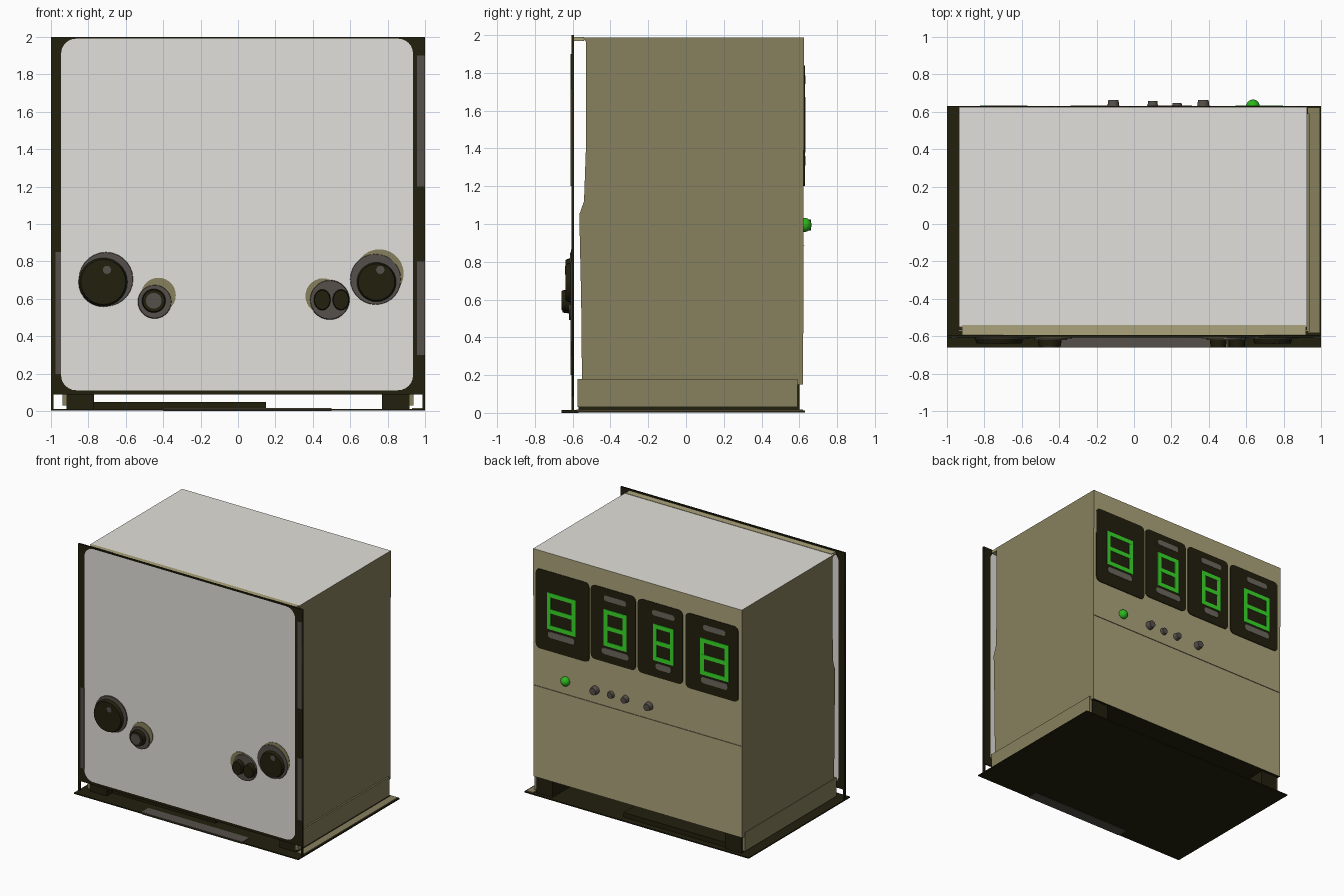
import bpy, bmesh, math
from mathutils import Matrix

if "Cube" in bpy.data.objects:
    bpy.data.objects.remove(bpy.data.objects["Cube"])


def material(name, rgb):
    m = bpy.data.materials.new(name)
    m.diffuse_color = (*rgb, 1)
    m.use_nodes = True
    m.node_tree.nodes["Principled BSDF"].inputs["Base Color"].default_value = m.diffuse_color
    return m


WHITE = material("off_white", (0.76, 0.745, 0.705))
OLIVE = material("olive_paint", (0.245, 0.22, 0.112))
PALE = material("pale_olive", (0.41, 0.37, 0.2))
DARK = material("near_black", (0.016, 0.014, 0.004))
GREY = material("grey_brown", (0.092, 0.08, 0.067))
SLOT = material("light_grey_brown", (0.15, 0.135, 0.11))
GREEN = material("lamp_green", (0.026, 0.47, 0.012))
BRIGHT = material("display_green", (0.04, 0.7, 0.022))


def finish(name, bm, *mats):
    bmesh.ops.recalc_face_normals(bm, faces=bm.faces)
    me = bpy.data.meshes.new(name)
    bm.to_mesh(me)
    bm.free()
    ob = bpy.data.objects.new(name, me)
    bpy.context.collection.objects.link(ob)
    for m in mats:
        me.materials.append(m)
    return ob


def box(name, x0, x1, y0, y1, z0, z1, mat):
    bm = bmesh.new()
    bmesh.ops.create_cube(bm, size=1)
    for v in bm.verts:
        v.co = ((x0 + x1) / 2 + v.co.x * (x1 - x0),
                (y0 + y1) / 2 + v.co.y * (y1 - y0),
                (z0 + z1) / 2 + v.co.z * (z1 - z0))
    return finish(name, bm, mat)


def smooth(ob):
    bpy.ops.object.select_all(action='DESELECT')
    ob.select_set(True)
    bpy.context.view_layer.objects.active = ob
    bpy.ops.object.shade_smooth_by_angle(angle=math.radians(35))


def disc(name, x, z, r, y0, y1, mat, top=1.0, sx=1.0):
    """Round part with its axis along y; y1 is the outer end, scaled by top."""
    bm = bmesh.new()
    bmesh.ops.create_cone(bm, cap_ends=True, segments=28, radius1=r, radius2=r * top, depth=1)
    for v in bm.verts:
        t = v.co.z + 0.5
        v.co = (x + v.co.x * sx, y0 + (y1 - y0) * t, z + v.co.y)
    ob = finish(name, bm, mat)
    smooth(ob)


def rounded(x0, x1, z0, z1, r, n=6):
    pts = []
    for cx, cz, a in ((x1 - r, z1 - r, 0), (x0 + r, z1 - r, 90),
                      (x0 + r, z0 + r, 180), (x1 - r, z0 + r, 270)):
        for i in range(n + 1):
            t = math.radians(a + 90 * i / n)
            pts.append((cx + r * math.cos(t), cz + r * math.sin(t)))
    return pts


def plate(name, pts, y0, y1, mat):
    """Outline in x and z, extruded from y0 to y1."""
    bm = bmesh.new()
    f = bm.faces.new([bm.verts.new((x, y0, z)) for x, z in pts])
    for v in bmesh.ops.extrude_face_region(bm, geom=[f])["geom"]:
        if isinstance(v, bmesh.types.BMVert):
            v.co.y = y1
    return finish(name, bm, mat)


# Cabinet: side profile run across x, white roof, paler back
profile = [(-0.55, 1.987), (-0.53, 1.965), (-0.53, 1.4), (-0.54, 1.12), (-0.565, 1.05),
           (-0.555, 0.6), (-0.55, 0.1), (0.62, 0.15), (0.625, 1.987)]
bm = bmesh.new()
f = bm.faces.new([bm.verts.new((-0.935, y, z)) for y, z in profile])
for v in bmesh.ops.extrude_face_region(bm, geom=[f])["geom"]:
    if isinstance(v, bmesh.types.BMVert):
        v.co.x = 0.925
cabinet = finish("cabinet", bm, OLIVE, WHITE, DARK, PALE)
for p in cabinet.data.polygons:
    n = p.normal
    if n.z > 0.9:
        p.material_index = 1
    elif n.z < -0.9:
        p.material_index = 2
    elif n.y > 0.5:
        p.material_index = 3

# Thin front frame with a rounded opening, filled by the white front panel
opening = rounded(-0.945, 0.935, 0.112, 1.99, 0.08)
cu = bpy.data.curves.new("front_frame", 'CURVE')
cu.dimensions = '2D'
cu.fill_mode = 'BOTH'
cu.extrude = 0.007
for pts in ([(-1, 0.09), (1, 0.09), (1, 2), (-1, 2)], opening):
    s = cu.splines.new('POLY')
    s.points.add(len(pts) - 1)
    for q, (x, z) in zip(s.points, pts):
        q.co = (x, z, 0, 1)
    s.use_cyclic_u = True
frame = bpy.data.objects.new("front_frame", cu)
bpy.context.collection.objects.link(frame)
cu.materials.append(DARK)
frame.matrix_world = Matrix.Translation((0, -0.6, 0)) @ Matrix.Rotation(math.pi / 2, 4, 'X')
bpy.ops.object.select_all(action='DESELECT')
frame.select_set(True)
bpy.context.view_layer.objects.active = frame
bpy.ops.object.convert(target='MESH')
plate("front_panel", opening, -0.607, -0.598, WHITE)
box("panel_top_bridge", -0.92, 0.92, -0.597, -0.54, 1.968, 1.99, PALE)
for x0, x1, z0, z1 in ((0.957, 1.0, 1.2, 1.9), (0.957, 1.0, 0.3, 0.8), (-0.975, -0.945, 0.2, 0.85)):
    box("frame_strip", x0, x1, -0.611, -0.606, z0, z1, GREY)

# Base sheet, runners and side skirts
box("base_sheet", -1, 1, -0.66, 0.63, 0.003, 0.012, DARK)
box("base_front_patch", -0.4, 0.5, -0.66, -0.57, 0, 0.016, GREY)
box("base_right_strip", 0.93, 0.99, -0.58, 0.62, 0.012, 0.018, OLIVE)
box("under_tray", -0.77, 0.15, -0.5, 0.58, 0.012, 0.05, DARK)
for s, side in ((-1, "left"), (1, "right")):
    a, b = sorted((s * 0.77, s * 0.915))
    box(side + "_runner", a, b, -0.57, 0.6, 0.012, 0.16, DARK)
    a, b = sorted((s * 0.915, s * 0.938))
    box(side + "_skirt", a, b, -0.575, 0.59, 0.03, 0.18, OLIVE)
    a, b = sorted((s * 0.985, s * 1.0))
    box(side + "_frame_foot", a, b, -0.607, -0.593, 0.01, 0.1, DARK)

# Front controls: two big knobs, a socket and a twin switch
for name, x, z, r, hx, hz, hr in (("left", -0.72, 0.69, 0.133, -0.705, 0.705, 0.147),
                                  ("right", 0.74, 0.69, 0.108, 0.735, 0.705, 0.138)):
    disc(name + "_knob_collar", hx, hz, hr, -0.6, -0.614, GREY, 0.97)
    disc(name + "_knob", x, z, r, -0.605, -0.638, DARK, 0.9)
    disc(name + "_knob_mark", x + 0.02, z + 0.065, 0.022, -0.637, -0.641, GREY)
disc("right_knob_backing", 0.755, 0.735, 0.13, -0.6, -0.61, OLIVE)
disc("socket_backing", -0.425, 0.62, 0.093, -0.6, -0.612, OLIVE)
disc("socket_collar", -0.445, 0.585, 0.092, -0.6, -0.62, GREY, 0.95)
disc("socket_ring", -0.45, 0.59, 0.065, -0.61, -0.655, DARK, 0.9)
disc("socket_core", -0.45, 0.59, 0.042, -0.65, -0.66, GREY)
disc("switch_backing", 0.455, 0.615, 0.095, -0.6, -0.612, OLIVE)
disc("switch_collar", 0.49, 0.595, 0.108, -0.6, -0.62, GREY, 0.95)
for x in (0.45, 0.55):
    disc("switch_button", x, 0.595, 0.057, -0.61, -0.66, DARK, 0.9, 0.8)

# Back displays: dark window, lit bars and small slots
displays = ((0.425, 0.90, 1.20, 0.67, 0.22), (0.01, 0.41, 1.245, 0.19, 0.17),
            (-0.41, -0.01, 1.245, -0.24, 0.15), (-0.905, -0.435, 1.235, -0.695, 0.22))
h, t, c = 0.26, 0.034, 1.525
for i, (x0, x1, z0, cx, w) in enumerate(displays):
    plate("display_window", rounded(x0, x1, z0, 1.84, 0.035, 3), 0.62, 0.629, DARK)
    for z in (c - h / 2, c, c + h / 2):
        box("display_bar", cx - w / 2, cx + w / 2, 0.627, 0.633, z - t / 2, z + t / 2, BRIGHT)
    for x in (cx - w / 2, cx + w / 2):
        box("display_bar", x - t / 2, x + t / 2, 0.627, 0.6325, c - h / 2 - t / 2, c + h / 2 + t / 2, BRIGHT)
    sw = 0.12 if i != 2 else 0.07
    plate("display_lower_slot", rounded(cx - sw, cx + sw, 1.31, 1.36, 0.024, 4), 0.627, 0.632, SLOT)
    if i:
        plate("display_upper_slot", rounded(cx - 0.1, cx + 0.1, 1.74, 1.785, 0.02, 4), 0.627, 0.632, SLOT)

# Back lamp, small knobs and panel seam
bm = bmesh.new()
bmesh.ops.create_uvsphere(bm, u_segments=20, v_segments=12, radius=0.037)
lamp = finish("green_lamp", bm, GREEN)
lamp.location = (0.635, 0.628, 0.995)
smooth(lamp)
for x, r, y in ((0.37, 0.035, 0.662), (0.23, 0.03, 0.645), (0.1, 0.03, 0.658), (-0.11, 0.034, 0.662)):
    disc("back_knob", x, 0.995, r, 0.615, y, GREY, 0.8)
box("back_seam", -0.925, 0.92, 0.62, 0.6265, 0.885, 0.89, OLIVE)
